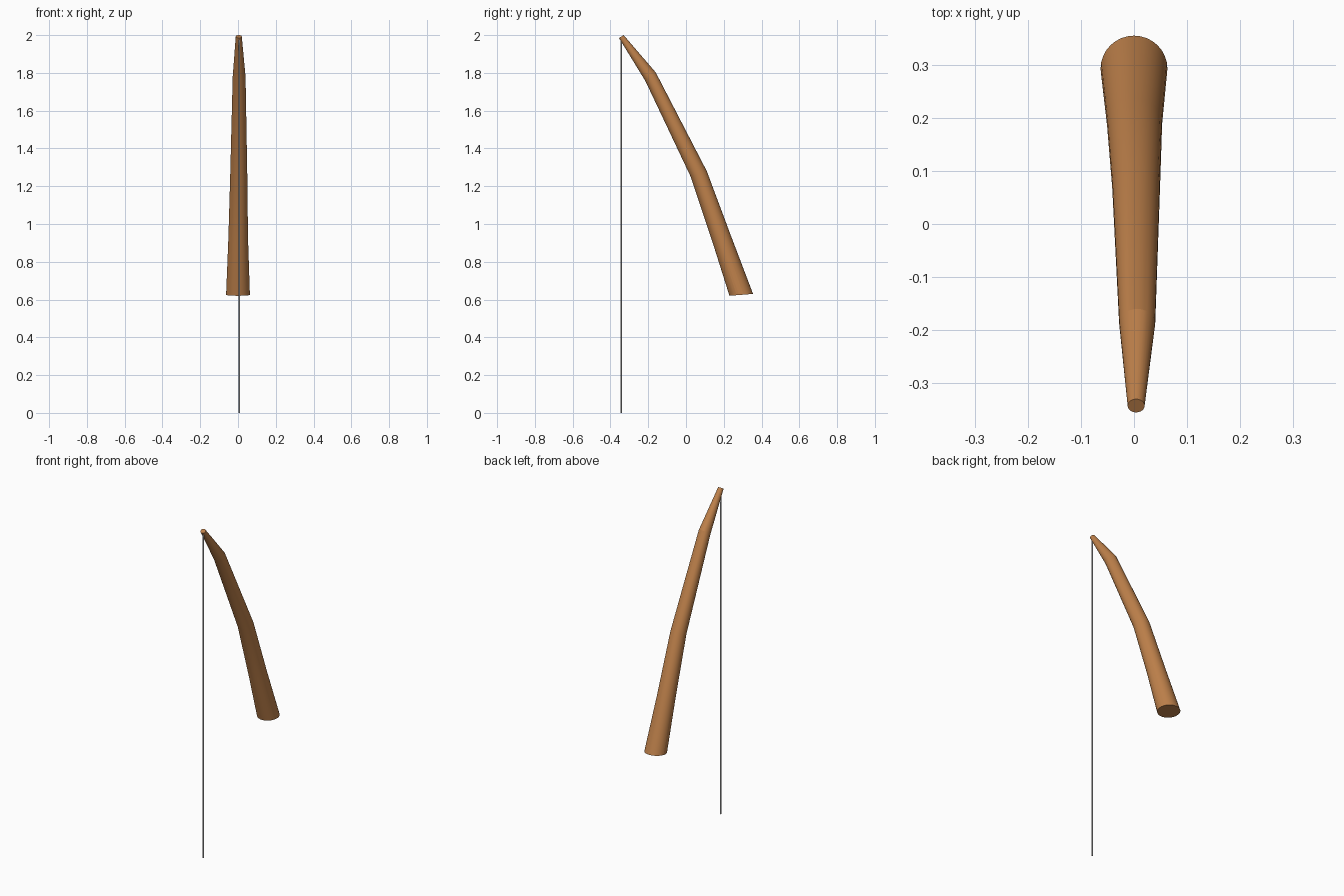
import bpy, bmesh
from math import cos, sin, tau
from mathutils import Vector

if "Cube" in bpy.data.objects:
    bpy.data.objects.remove(bpy.data.objects["Cube"])

SIDES = 32


def loft(name, rings, sides):
    """Tube through rings given as (x, radius, (y, z) front edge, (y, z) back edge)."""
    bm = bmesh.new()
    loops = []
    for x, r, front, back in rings:
        a, b = Vector((x, *front)), Vector((x, *back))
        mid, half = (a + b) / 2, (b - a) / 2
        loops.append([bm.verts.new(mid + Vector((r * cos(tau * i / sides), 0, 0))
                                   + half * sin(tau * i / sides)) for i in range(sides)])
    for lo, hi in zip(loops, loops[1:]):
        for i in range(sides):
            j = (i + 1) % sides
            bm.faces.new((lo[i], lo[j], hi[j], hi[i])).smooth = True
    bm.faces.new(loops[0][::-1])
    bm.faces.new(loops[-1])
    bmesh.ops.recalc_face_normals(bm, faces=bm.faces)
    mesh = bpy.data.meshes.new(name)
    bm.to_mesh(mesh)
    bm.free()
    ob = bpy.data.objects.new(name, mesh)
    bpy.context.collection.objects.link(ob)
    bpy.context.view_layer.objects.active = ob
    ob.select_set(True)
    bpy.ops.object.shade_smooth_by_angle(angle=0.2)
    ob.select_set(False)
    return ob


# Bent, tapering wooden rod, from thick butt to thin tip
rod = loft("rod", [
    (0.000, 0.063, (0.230, 0.620), (0.355, 0.630)),
    (0.001, 0.052, (0.140, 0.905), (0.237, 0.940)),
    (0.004, 0.045, (0.025, 1.250), (0.110, 1.280)),
    (0.006, 0.034, (-0.215, 1.757), (-0.160, 1.802)),
    (0.004, 0.016, (-0.355, 1.985), (-0.330, 2.000)),
], SIDES)
wood = bpy.data.materials.new("wood")
wood.diffuse_color = (0.52, 0.22, 0.07, 1)
wood.use_nodes = True
wood.node_tree.nodes["Principled BSDF"].inputs["Base Color"].default_value = wood.diffuse_color
rod.data.materials.append(wood)

# Thin line hanging from the tip to the ground
R, LX, LY = 0.004, 0.007, -0.344
line = loft("line", [(LX, R, (LY - R, z), (LY + R, z)) for z in (0, 1.985)], 8)
